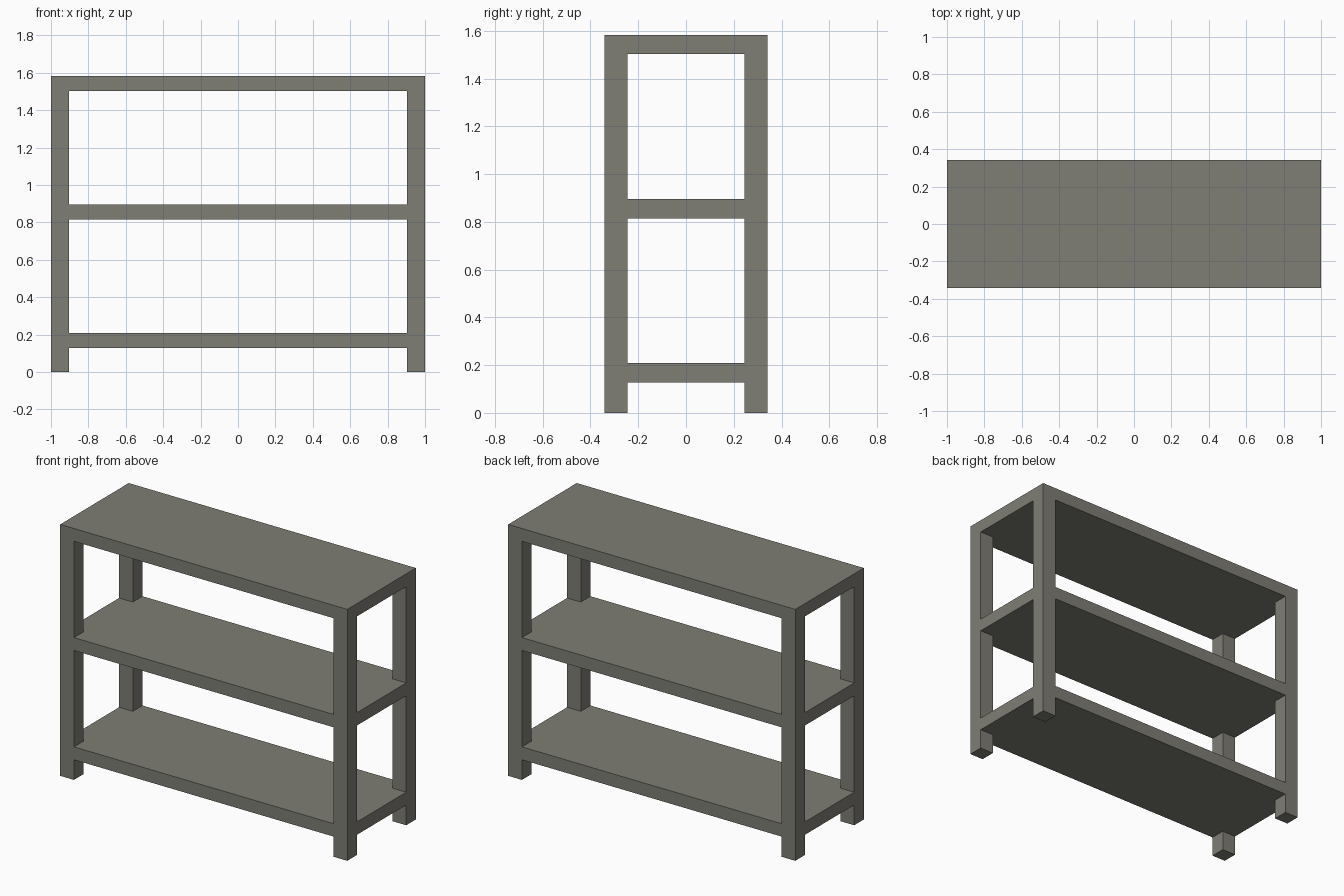
import bpy, bmesh

if "Cube" in bpy.data.objects:
    bpy.data.objects.remove(bpy.data.objects["Cube"])

HX, HY = 1.0, 0.341          # half width and half depth
LEG = 0.096                  # square leg thickness
THICK = 0.081                # shelf thickness
TOP_Z = 1.502                # underside of the top board

wood = bpy.data.materials.new("grey_wood")
wood.diffuse_color = (0.21, 0.207, 0.177, 1.0)
wood.use_nodes = True
wood.node_tree.nodes["Principled BSDF"].inputs["Base Color"].default_value = wood.diffuse_color


def prism(name, outline, z0, z1):
    """Extrude a flat outline upward from z0 to z1."""
    bm = bmesh.new()
    face = bm.faces.new([bm.verts.new((x, y, z0)) for x, y in outline])
    ext = bmesh.ops.extrude_face_region(bm, geom=[face], use_keep_orig=True)
    for v in ext["geom"]:
        if isinstance(v, bmesh.types.BMVert):
            v.co.z = z1
    bmesh.ops.recalc_face_normals(bm, faces=bm.faces[:])
    mesh = bpy.data.meshes.new(name)
    bm.to_mesh(mesh)
    bm.free()
    mesh.materials.append(wood)
    obj = bpy.data.objects.new(name, mesh)
    bpy.context.collection.objects.link(obj)
    return obj


def rect(x0, x1, y0, y1):
    return [(x0, y0), (x1, y0), (x1, y1), (x0, y1)]


# Top board covers the legs
prism("top_board", rect(-HX, HX, -HY, HY), TOP_Z, TOP_Z + THICK)

# Lower shelves are notched at the corners so they sit flush around the legs
ix, iy = HX - LEG, HY - LEG
notched = [(-ix, -HY), (ix, -HY), (ix, -iy), (HX, -iy), (HX, iy), (ix, iy),
           (ix, HY), (-ix, HY), (-ix, iy), (-HX, iy), (-HX, -iy), (-ix, -iy)]
for name, z in (("bottom_shelf", 0.127), ("middle_shelf", 0.815)):
    prism(name, notched, z, z + THICK)

# Four corner legs
for sx, side in ((-1, "left"), (1, "right")):
    for sy, end in ((-1, "front"), (1, "back")):
        xs = sorted((sx * ix, sx * HX))
        ys = sorted((sy * iy, sy * HY))
        prism(f"{end}_{side}_leg", rect(*xs, *ys), 0.0, TOP_Z)
